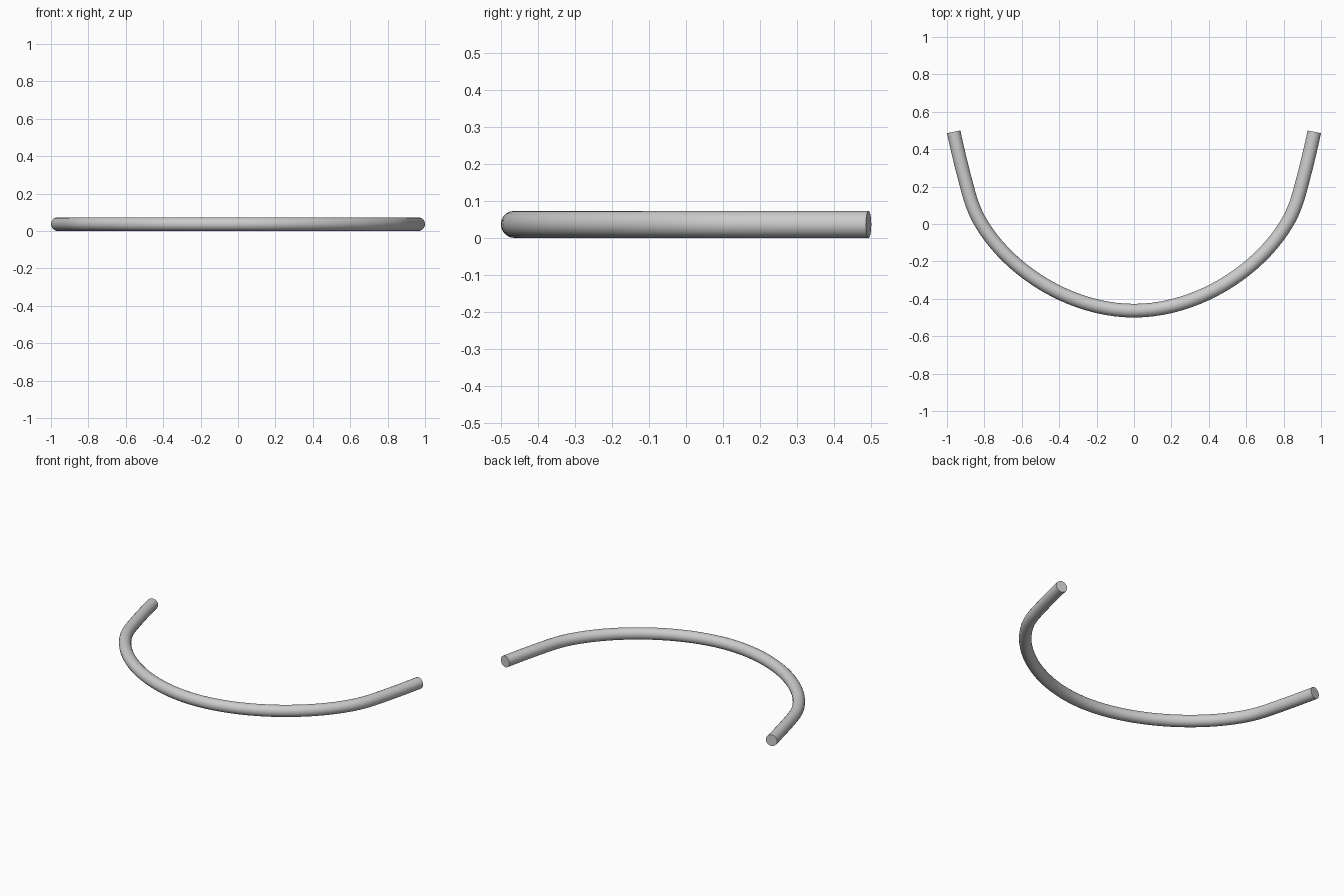
import bpy

if "Cube" in bpy.data.objects:
    bpy.data.objects.remove(bpy.data.objects["Cube"])

R = 0.0365

# Right half of the centre line: (point, unit-ish tangent, handle in, handle out)
half = [
    ((0.0, -0.4635), (1.0, 0.0), 0.33, 0.33),
    ((0.815, 0.0), (0.515, 0.857), 0.30, 0.07),
    ((0.888, 0.18), (0.26, 0.966), 0.07, 0.10),
    ((0.964, 0.493), (0.2, 0.98), 0.10, 0.10),
]
left = [((-p[0], p[1]), (t[0], -t[1]), b, a) for p, t, a, b in reversed(half[1:])]
points = left + half

# Curved round bar with closed flat ends
curve = bpy.data.curves.new("curved_bar", 'CURVE')
curve.dimensions = '3D'
curve.bevel_depth = R
curve.bevel_resolution = 8
curve.use_fill_caps = True
curve.resolution_u = 20
spline = curve.splines.new('BEZIER')
spline.bezier_points.add(len(points) - 1)
for bp, (p, t, h_in, h_out) in zip(spline.bezier_points, points):
    bp.handle_left_type = bp.handle_right_type = 'FREE'
    bp.co = (p[0], p[1], R)
    bp.handle_left = (p[0] - t[0] * h_in, p[1] - t[1] * h_in, R)
    bp.handle_right = (p[0] + t[0] * h_out, p[1] + t[1] * h_out, R)

bar = bpy.data.objects.new("curved_bar", curve)
bpy.context.collection.objects.link(bar)
bpy.context.view_layer.objects.active = bar
bar.select_set(True)
bpy.ops.object.convert(target='MESH')

# Weld the caps to the tube and keep their rims sharp
bpy.ops.object.mode_set(mode='EDIT')
bpy.ops.mesh.select_all(action='SELECT')
bpy.ops.mesh.remove_doubles(threshold=0.0001)
bpy.ops.mesh.normals_make_consistent(inside=False)
bpy.ops.object.mode_set(mode='OBJECT')
bpy.ops.object.shade_smooth_by_angle()
